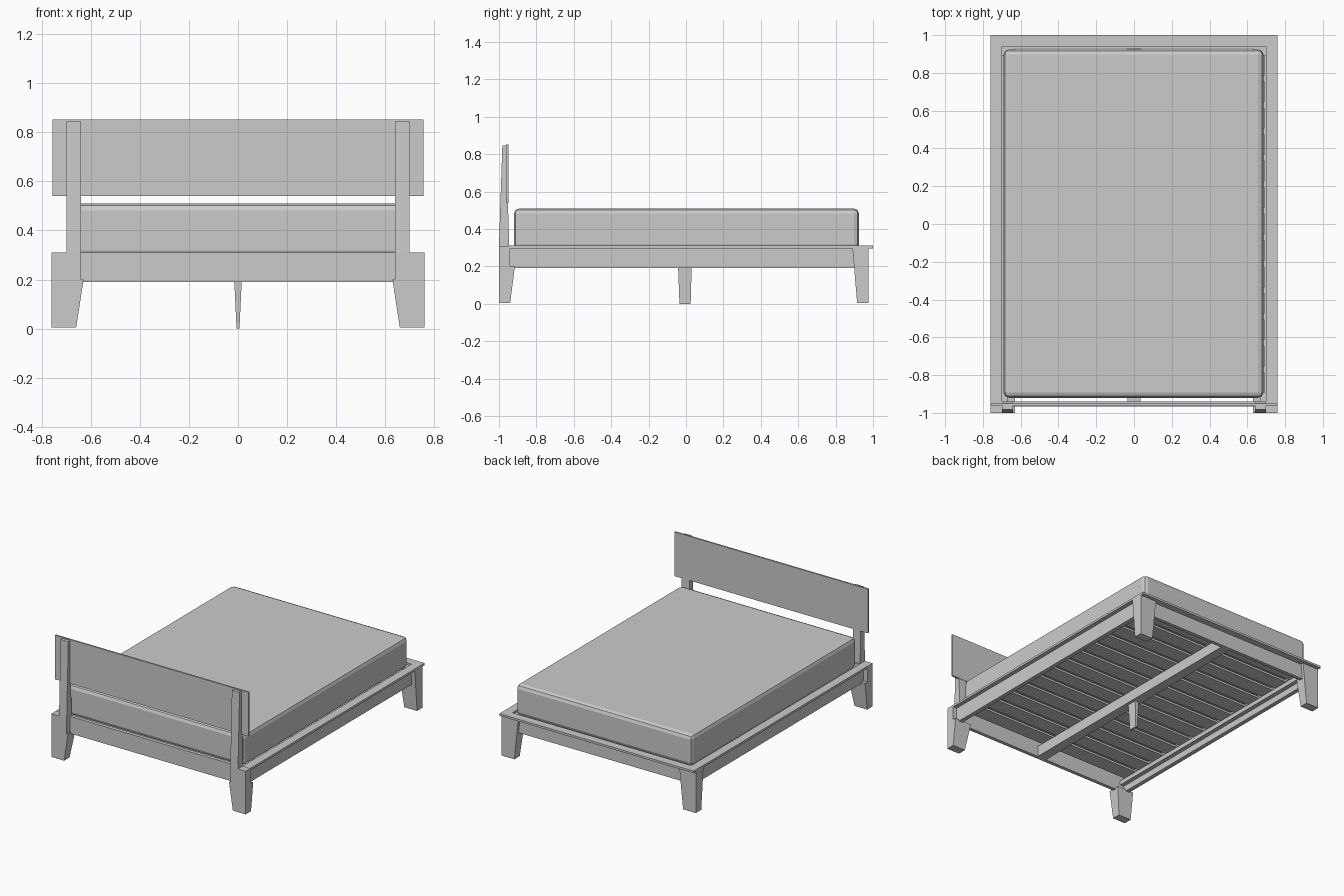
import bpy

if "Cube" in bpy.data.objects:
    bpy.data.objects.remove(bpy.data.objects["Cube"])


def loft(name, bottom, top):
    """Six-sided block between two rectangles given as (x0, x1, y0, y1, z)."""
    verts = []
    for x0, x1, y0, y1, z in (bottom, top):
        verts += [(x0, y0, z), (x1, y0, z), (x1, y1, z), (x0, y1, z)]
    faces = [(3, 2, 1, 0), (4, 5, 6, 7)]
    faces += [(i, (i + 1) % 4, (i + 1) % 4 + 4, i + 4) for i in range(4)]
    mesh = bpy.data.meshes.new(name)
    mesh.from_pydata(verts, [], faces)
    obj = bpy.data.objects.new(name, mesh)
    bpy.context.collection.objects.link(obj)
    return obj


def box(name, x0, x1, y0, y1, z0, z1):
    return loft(name, (x0, x1, y0, y1, z0), (x0, x1, y0, y1, z1))


def mirrored(obj):
    """Mirror the part across the bed's long axis."""
    obj.modifiers.new("mirror", 'MIRROR').use_clip = False
    return obj


# Mattress with softened edges
mattress = box("mattress", -0.69, 0.685, -0.92, 0.925, 0.29, 0.51)
bevel = mattress.modifiers.new("bevel", 'BEVEL')
bevel.width = 0.028
bevel.segments = 2

# Tapered corner legs, straight outside and slanted inside
mirrored(loft("head_leg", (0.66, 0.76, -1.0, -0.94, 0.005),
              (0.63, 0.76, -1.0, -0.915, 0.20)))
mirrored(box("head_leg_block", 0.64, 0.76, -1.0, -0.94, 0.20, 0.31))
mirrored(loft("foot_leg", (0.66, 0.76, 0.915, 0.975, 0.005),
              (0.63, 0.76, 0.89, 0.975, 0.297)))

# Headboard posts leaning in towards the panel, and the panel itself
mirrored(loft("headboard_post", (0.64, 0.70, -1.0, -0.945, 0.31),
              (0.64, 0.70, -0.982, -0.962, 0.845)))
box("headboard_panel", -0.757, 0.757, -0.962, -0.950, 0.54, 0.852)

# Flat rim around the mattress
mirrored(box("side_rim", 0.70, 0.76, -0.95, 0.94, 0.296, 0.311))
box("foot_rim", -0.76, 0.76, 0.94, 1.0, 0.296, 0.311)

# Rails below the rim
mirrored(box("side_rail", 0.70, 0.73, -0.94, 0.94, 0.19, 0.296))
box("foot_rail", -0.70, 0.70, 0.93, 0.955, 0.19, 0.296)
box("head_rail", -0.70, 0.70, -0.965, -0.940, 0.19, 0.311)

# Ledges carrying the slats
mirrored(box("slat_ledge", 0.67, 0.70, -0.94, 0.93, 0.235, 0.265))

# Slats across the bed
count, pitch = 13, 0.14
for i in range(count):
    y = (i - (count - 1) / 2) * pitch
    box(f"slat_{i + 1}", -0.69, 0.69, y - 0.055, y + 0.055, 0.265, 0.28)

# Middle beam and its tapered support leg
box("middle_beam", -0.035, 0.035, -0.94, 0.93, 0.19, 0.265)
loft("middle_leg", (-0.006, 0.006, -0.035, 0.025, 0.0),
     (-0.015, 0.015, -0.042, 0.03, 0.19))
